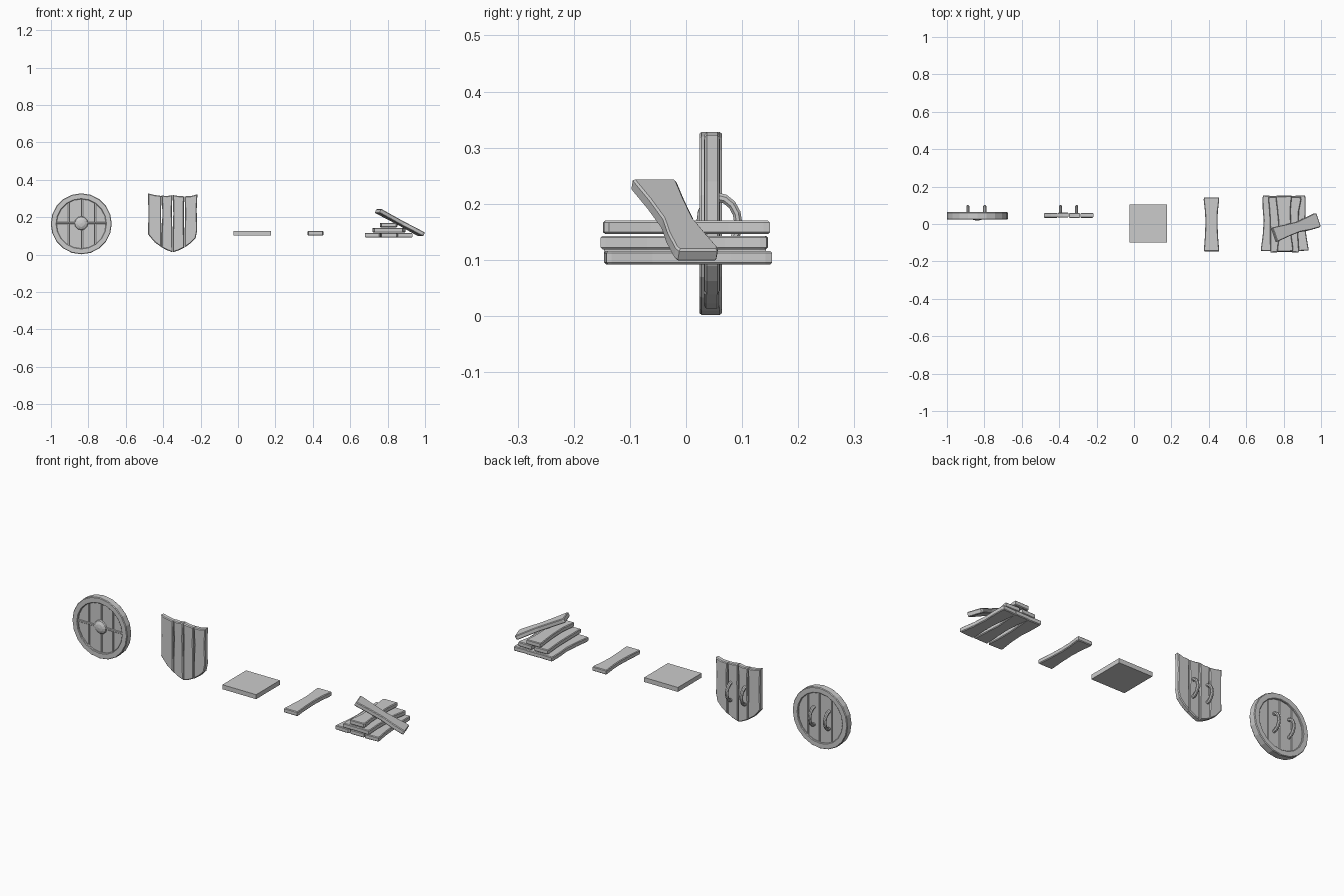
import bpy, bmesh, math, random
from mathutils import Matrix, Vector

if "Cube" in bpy.data.objects:
    bpy.data.objects.remove(bpy.data.objects["Cube"])

random.seed(4)
FRONT = Matrix(((1, 0, 0, 0), (0, 0, 1, 0), (0, 1, 0, 0), (0, 0, 0, 1)))  # (u,v,w) -> (x,z,y)


def finish(name, bm):
    bmesh.ops.recalc_face_normals(bm, faces=bm.faces)
    me = bpy.data.meshes.new(name)
    bm.to_mesh(me)
    bm.free()
    ob = bpy.data.objects.new(name, me)
    bpy.context.collection.objects.link(ob)
    return ob


def prism(name, pts, lo, hi, mat=Matrix(), bevel=0.003):
    """Extrude a 2D outline from lo to hi, chamfer the cap edges, then place it."""
    bm = bmesh.new()
    a = [bm.verts.new((u, v, lo)) for u, v in pts]
    b = [bm.verts.new((u, v, hi)) for u, v in pts]
    caps = [bm.faces.new(a), bm.faces.new(b[::-1])]
    n = len(pts)
    for i in range(n):
        j = (i + 1) % n
        bm.faces.new((a[i], b[i], b[j], a[j]))
    bmesh.ops.recalc_face_normals(bm, faces=bm.faces)
    if bevel:
        edges = list({e for f in caps for e in f.edges})
        bmesh.ops.bevel(bm, geom=edges, offset=bevel, segments=1, affect='EDGES')
    bmesh.ops.transform(bm, matrix=mat, verts=bm.verts)
    return finish(name, bm)


def plank(name, mat, length=0.296, width=0.083, jitter=0.003):
    """Loose board with a slightly narrowed waist."""
    stations = [(-0.5, 0.94), (-0.47, 1.0), (-0.22, 0.84), (0.05, 0.78), (0.25, 0.84), (0.46, 1.0), (0.5, 0.94)]

    def side(s):
        return [(s * width / 2 * k + random.uniform(-jitter, jitter), t * length) for t, k in stations]
    return prism(name, side(1) + side(-1)[::-1], -0.012, 0.012, mat, 0.0035)


def handle(name, x, z, y0):
    """Half-oval grip on the back of a shield."""
    bm = bmesh.new()
    rings = []
    for i in range(9):
        t = math.pi * i / 8
        ring = []
        for k in range(8):
            p = math.radians(22.5 + 45 * k)
            o = 0.009 * math.cos(p)
            ring.append(bm.verts.new((x + 0.009 * math.sin(p),
                                      y0 + (0.044 + o) * math.sin(t) * 0.87,
                                      z + (0.047 + o) * math.cos(t))))
        rings.append(ring)
    for r, s in zip(rings, rings[1:]):
        for k in range(8):
            j = (k + 1) % 8
            bm.faces.new((r[k], r[j], s[j], s[k]))
    bm.faces.new(rings[0])
    bm.faces.new(rings[-1])
    finish(name, bm)


# round shield: rim
CX, CZ = -0.838, 0.165
bm = bmesh.new()
N = 20
prof = [(0.132, 0.027), (0.135, 0.024), (0.160, 0.024), (0.163, 0.028),
        (0.163, 0.060), (0.160, 0.064), (0.135, 0.064), (0.132, 0.061)]
rings = []
for i in range(N):
    a = 2 * math.pi * i / N
    rings.append([bm.verts.new((CX + r * math.cos(a), y, CZ + r * math.sin(a))) for r, y in prof])
for i in range(N):
    r, s = rings[i], rings[(i + 1) % N]
    for k in range(8):
        j = (k + 1) % 8
        bm.faces.new((r[k], r[j], s[j], s[k]))
finish("round_shield_rim", bm)

# round shield: four boards cut to the circle
cuts = [-0.134, -0.067, 0.006, 0.075, 0.134]
for i, (x0, x1) in enumerate(zip(cuts, cuts[1:])):
    xs = [x0 + 0.001 + (x1 - x0 - 0.002) * k / 4 for k in range(5)]
    top = [(CX + x, CZ + math.sqrt(0.138 ** 2 - x * x)) for x in xs]
    bottom = [(u, 2 * CZ - v) for u, v in top[::-1]]
    prism(f"round_shield_board_{i + 1}", top + bottom, 0.034, 0.056, FRONT, 0.003)

# round shield: cross bar, boss and grips
prism("round_shield_bar", [(CX - 0.134, CZ - 0.001), (CX + 0.134, CZ - 0.001),
                           (CX + 0.134, CZ + 0.010), (CX - 0.134, CZ + 0.010)], 0.029, 0.04, FRONT, 0.002)
bm = bmesh.new()
bmesh.ops.create_uvsphere(bm, u_segments=12, v_segments=6, radius=0.039,
                          matrix=Matrix.Translation((CX, 0.038, CZ + 0.003))
                          @ Matrix.Diagonal((1, 0.5, 1, 1)) @ Matrix.Rotation(math.pi / 2, 4, 'X'))
bmesh.ops.bisect_plane(bm, geom=bm.verts[:] + bm.edges[:] + bm.faces[:], plane_co=(0, 0.04, 0),
                       plane_no=(0, 1, 0), clear_outer=True)
finish("round_shield_boss", bm)
for s, x in (("left", -0.888), ("right", -0.798)):
    handle(f"round_shield_grip_{s}", x, CZ, 0.055)

# heater shield: (left x, right x, top left z, top right z, bottom points, y offset)
boards = [
    (-0.481, -0.409, 0.328, 0.314, [(-0.409, 0.040), (-0.445, 0.066), (-0.470, 0.095)], 0.000),
    (-0.408, -0.350, 0.316, 0.319, [(-0.350, 0.013), (-0.380, 0.024)], 0.001),
    (-0.348, -0.288, 0.319, 0.312, [(-0.288, 0.038), (-0.320, 0.022), (-0.348, 0.013)], -0.001),
    (-0.286, -0.217, 0.312, 0.323, [(-0.226, 0.090), (-0.252, 0.062), (-0.286, 0.038)], 0.000),
]
for i, (l, r, zl, zr, low, dy) in enumerate(boards):
    j = 0.004 if i % 2 else 0.002
    pts = [(l, zl), ((l + r) / 2, (zl + zr) / 2 - j), (r, zr), (r - j, 0.24), (r - 0.001, 0.13)]
    pts += low + [(l, 0.11), (l + j, 0.22)]
    if low[-1][0] > l + 0.02:
        pts.insert(-2, (l, 0.039))
    prism(f"pointed_shield_board_{i + 1}", pts, 0.033 + dy, 0.060 + dy, FRONT, 0.004)
for s, x in (("left", -0.393), ("right", -0.307)):
    handle(f"pointed_shield_grip_{s}", x, CZ, 0.055)

# square slab
prism("square_slab", [(-0.024, -0.098), (0.176, -0.098), (0.176, 0.103), (-0.024, 0.103)],
      0.103, 0.127, bevel=0)

# single plank
plank("single_plank", Matrix.Translation((0.4145, -0.002, 0.115)), 0.289, jitter=0.001)

# plank pile: x, y, z, turn in degrees
pile = [(0.723, 0.003, 0.104, -2), (0.805, 0.004, 0.104, 1), (0.885, 0.004, 0.104, 3),
        (0.763, -0.003, 0.131, 2), (0.847, -0.003, 0.131, -2), (0.805, 0.001, 0.158, 1)]
for i, (x, y, z, turn) in enumerate(pile):
    plank(f"pile_plank_{i + 1}", Matrix.Translation((x, y, z)) @ Matrix.Rotation(math.radians(turn), 4, 'Z'))

# plank leaning across the pile
d = Vector((0.25, 0.085, -0.135)).normalized()
w = d.cross(Vector((0, 0, 1))).normalized()
rot = Matrix((w, d, w.cross(d))).transposed().to_4x4()
plank("leaning_plank", Matrix.Translation((0.866, -0.02, 0.171)) @ rot, 0.278, 0.078)
